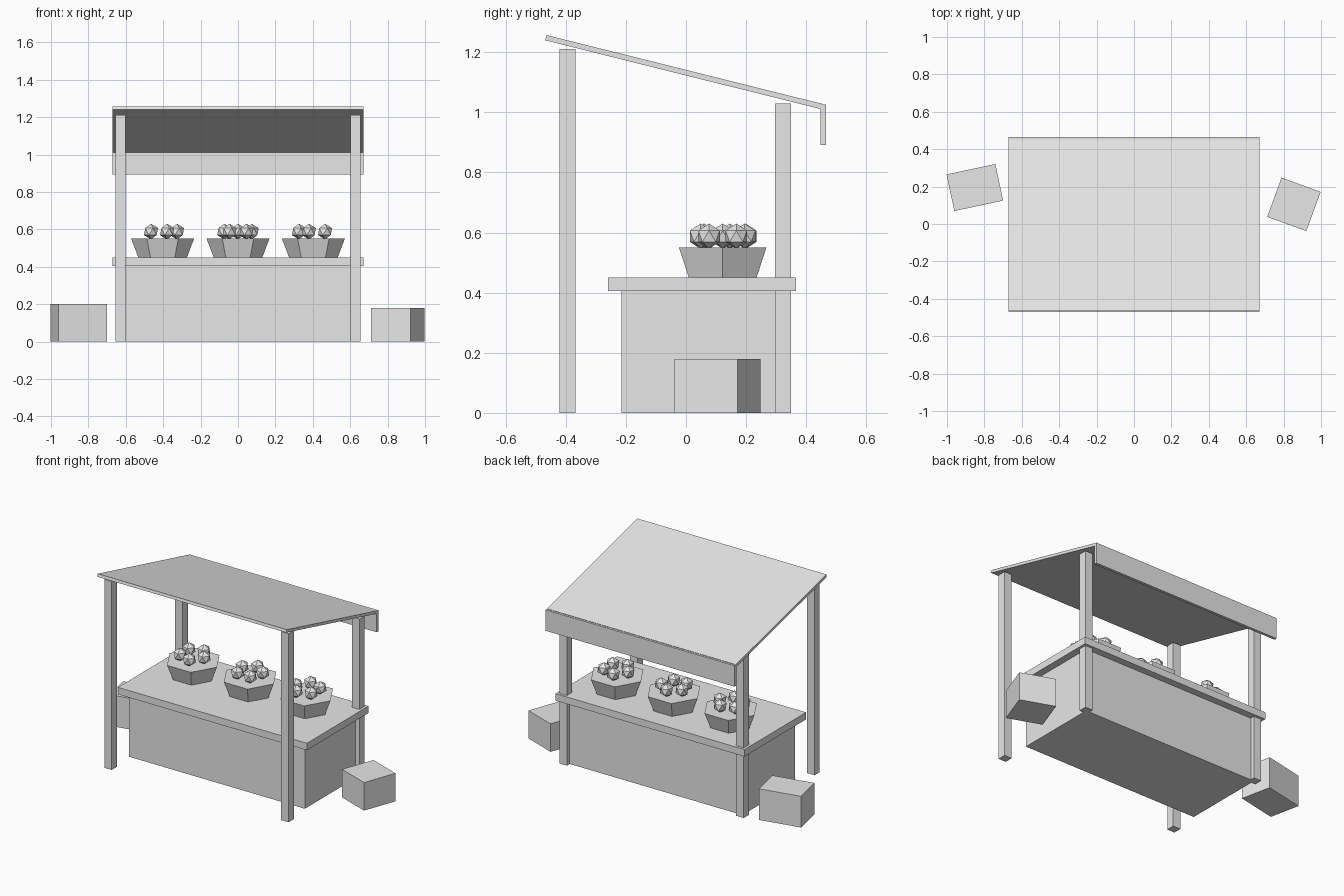
import bpy
from math import radians, cos, sin

cube = bpy.data.objects.get("Cube")
if cube:
    bpy.data.objects.remove(cube, do_unlink=True)

# Single plain colour
grey = bpy.data.materials.new("light_grey")
grey.use_nodes = True
colour = (0.8, 0.8, 0.8, 1)
grey.diffuse_color = colour
grey.node_tree.nodes["Principled BSDF"].inputs["Base Color"].default_value = colour


def finish(name):
    obj = bpy.context.object
    obj.name = name
    obj.data.materials.clear()
    obj.data.materials.append(grey)
    return obj


def box(name, size, centre, rotation=(0, 0, 0)):
    bpy.ops.mesh.primitive_cube_add(size=1, location=centre, rotation=rotation)
    obj = finish(name)
    obj.scale = size
    return obj


# Counter
box("counter_body", (1.25, 0.535, 0.405), (0, 0.053, 0.2025))
box("counter_top", (1.342, 0.625, 0.045), (0, 0.053, 0.4275))

# Posts, tall in front and short at the back
for side, x in (("left", 0.628), ("right", -0.628)):
    box(f"front_post_{side}", (0.053, 0.053, 1.21), (x, -0.395, 0.605))
    box(f"back_post_{side}", (0.053, 0.053, 1.03), (x, 0.323, 0.515))

# Sloping roof with a hanging board at its low edge
box("roof", (1.342, 0.945, 0.018), (0, -0.008, 1.134), (radians(-14), 0, 0))
box("roof_valance", (1.342, 0.018, 0.134), (0, 0.457, 0.959))

# Hexagonal bowls, each with a ring of five fruits
BOWL_Y = 0.122
for i, (label, x) in enumerate((("right", -0.403), ("middle", 0), ("left", 0.403))):
    bpy.ops.mesh.primitive_cone_add(
        vertices=6, radius1=0.13, radius2=0.168, depth=0.1,
        location=(x, BOWL_Y, 0.5), rotation=(0, 0, radians(30)))
    finish(f"bowl_{label}")
    for k in range(5):
        angle = radians(72 * k + 18 * i)
        bpy.ops.mesh.primitive_ico_sphere_add(
            subdivisions=1, radius=0.042,
            location=(x + 0.077 * cos(angle), BOWL_Y + 0.077 * sin(angle), 0.588))
        finish(f"fruit_{label}_{k + 1}")

# Loose crates beside the stall
box("crate_left", (0.223, 0.223, 0.18), (0.855, 0.105, 0.09), (0, 0, radians(-20)))
box("crate_right", (0.267, 0.2, 0.2), (-0.851, 0.195, 0.1), (0, 0, radians(12)))
